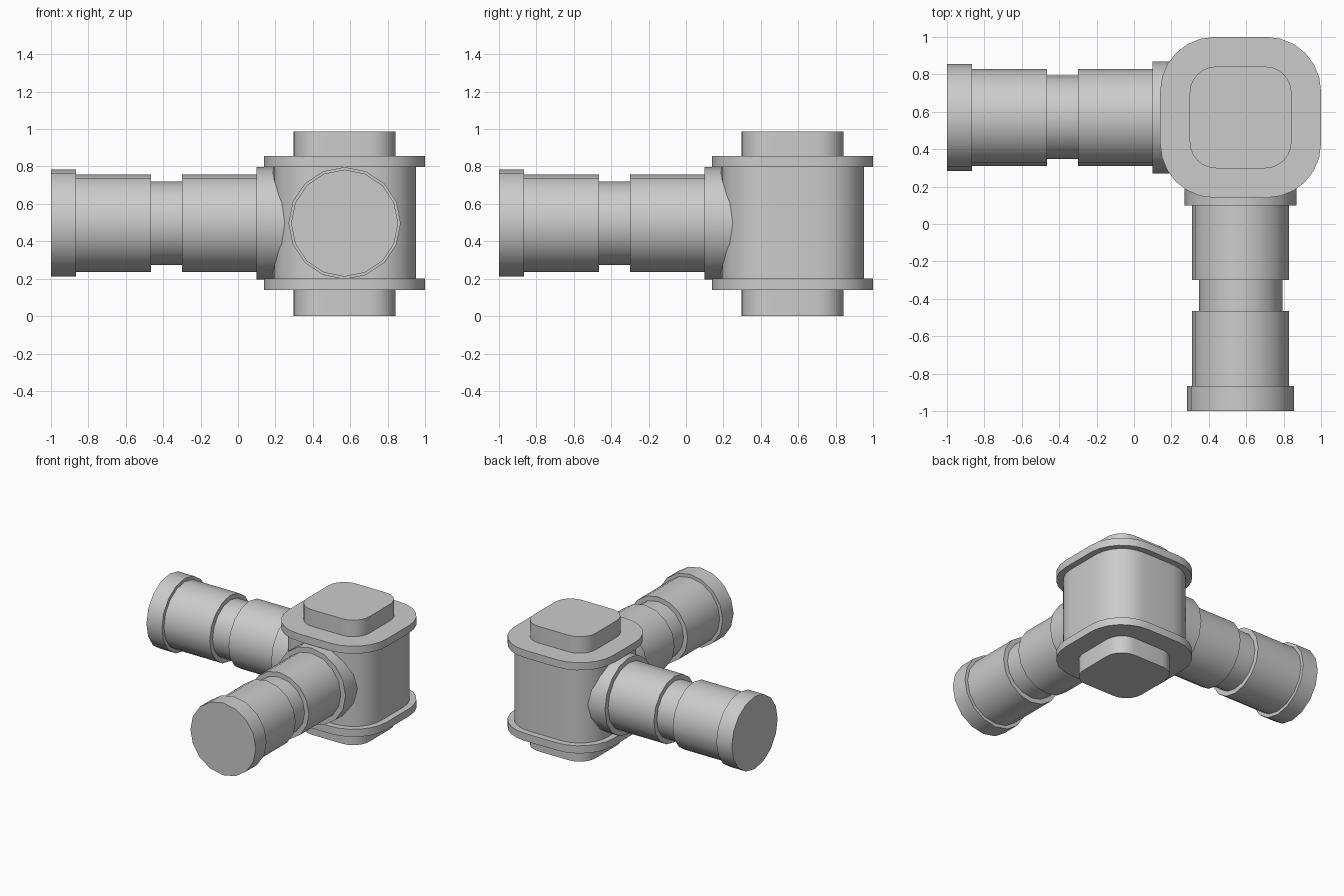
import bpy, bmesh, math
from mathutils import Matrix

if "Cube" in bpy.data.objects:
    bpy.data.objects.remove(bpy.data.objects["Cube"])

C = 0.57      # centre of the hub in x and y
AXIS_Z = 0.497


def finish(name, bm):
    bmesh.ops.recalc_face_normals(bm, faces=bm.faces)
    me = bpy.data.meshes.new(name)
    bm.to_mesh(me)
    bm.free()
    ob = bpy.data.objects.new(name, me)
    bpy.context.collection.objects.link(ob)
    bpy.ops.object.select_all(action='DESELECT')
    ob.select_set(True)
    bpy.context.view_layer.objects.active = ob
    bpy.ops.object.shade_smooth_by_angle(angle=math.radians(35))
    return ob


def rounded_slab(name, half, radius, z0, z1, steps=6):
    """Square prism with rounded vertical corners."""
    bm = bmesh.new()
    verts = []
    inner = half - radius
    for q, (sx, sy) in enumerate([(1, 1), (-1, 1), (-1, -1), (1, -1)]):
        for i in range(steps + 1):
            a = math.pi / 2 * (q + i / steps)
            verts.append(bm.verts.new((C + sx * inner + radius * math.cos(a),
                                       C + sy * inner + radius * math.sin(a), z0)))
    face = bm.faces.new(verts)
    ext = bmesh.ops.extrude_face_region(bm, geom=[face], use_keep_orig=True)
    top = [g for g in ext['geom'] if isinstance(g, bmesh.types.BMVert)]
    bmesh.ops.translate(bm, verts=top, vec=(0, 0, z1 - z0))
    return finish(name, bm)


def pipe(name, direction, sides=16):
    """Stepped pipe, lathed from a (position, radius) profile."""
    profile = [(-1, .286), (-.865, .286), (-.865, .26), (-.465, .26),
               (-.465, .223), (-.30, .223), (-.30, .26), (.10, .26),
               (.10, .30), (.35, .30)]
    bm = bmesh.new()
    rings = []
    for p, r in profile:
        ring = []
        for i in range(sides):
            a = 2 * math.pi * i / sides
            u, z = C + r * math.cos(a), AXIS_Z + r * math.sin(a)
            ring.append(bm.verts.new((p, u, z) if direction == 'x' else (u, p, z)))
        rings.append(ring)
    for a, b in zip(rings, rings[1:]):
        for i in range(sides):
            j = (i + 1) % sides
            bm.faces.new((a[i], a[j], b[j], b[i]))
    bm.faces.new(rings[0])
    bm.faces.new(rings[-1])
    return finish(name, bm)


# central hub with flanges and end caps
rounded_slab("hub_body", .382, .242, .20, .80)
rounded_slab("lower_flange", .43, .29, .14, .20)
rounded_slab("upper_flange", .43, .29, .797, .857)
rounded_slab("lower_cap", .272, .14, 0, .14)
rounded_slab("upper_cap", .272, .14, .857, .988)

# two pipes at right angles
pipe("left_pipe", 'x')
pipe("front_pipe", 'y')
